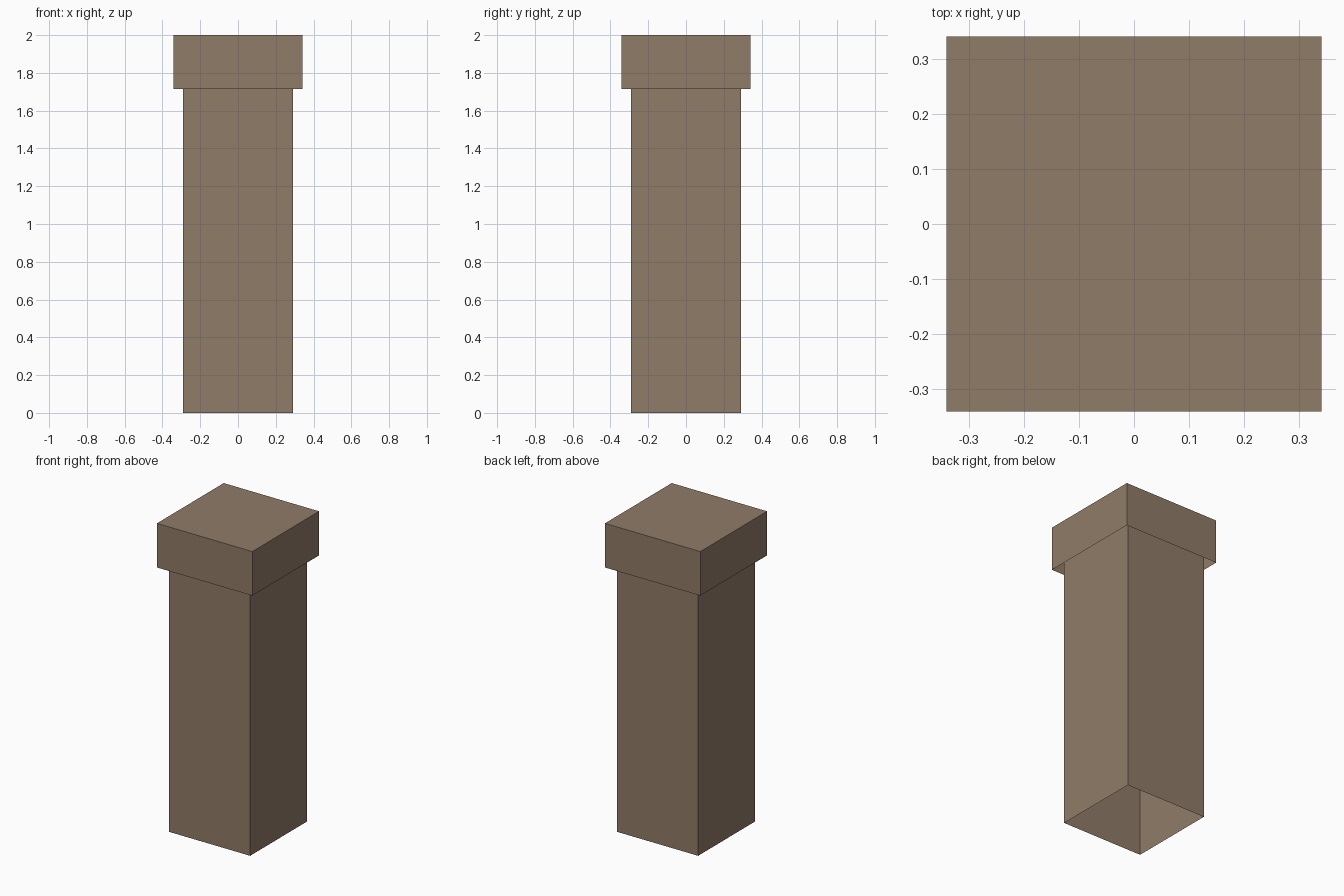
import bpy
import bmesh
from mathutils import Matrix

if "Cube" in bpy.data.objects:
    bpy.data.objects.remove(bpy.data.objects["Cube"])

brown = bpy.data.materials.new("brown")
brown.diffuse_color = (0.28, 0.20, 0.14, 1)
brown.use_nodes = True
brown.node_tree.nodes["Principled BSDF"].inputs["Base Color"].default_value = brown.diffuse_color


def box_shell(name, half, z0, z1, open_top=False):
    """Square box without its bottom, and optionally without its top."""
    bm = bmesh.new()
    size = Matrix.Diagonal((2 * half, 2 * half, z1 - z0, 1))
    bmesh.ops.create_cube(bm, size=1, matrix=Matrix.Translation((0, 0, (z0 + z1) / 2)) @ size)
    bm.normal_update()
    removed = [f for f in bm.faces if f.normal.z < -0.5 or (open_top and f.normal.z > 0.5)]
    bmesh.ops.delete(bm, geom=removed, context='FACES')
    mesh = bpy.data.meshes.new(name)
    bm.to_mesh(mesh)
    bm.free()
    mesh.materials.append(brown)
    obj = bpy.data.objects.new(name, mesh)
    bpy.context.collection.objects.link(obj)
    return obj


# Hollow shaft, running up inside the cap
box_shell("post_shaft", 0.29, 0, 2, open_top=True)
# Wider cap, open underneath
box_shell("post_cap", 0.341, 1.715, 2)
